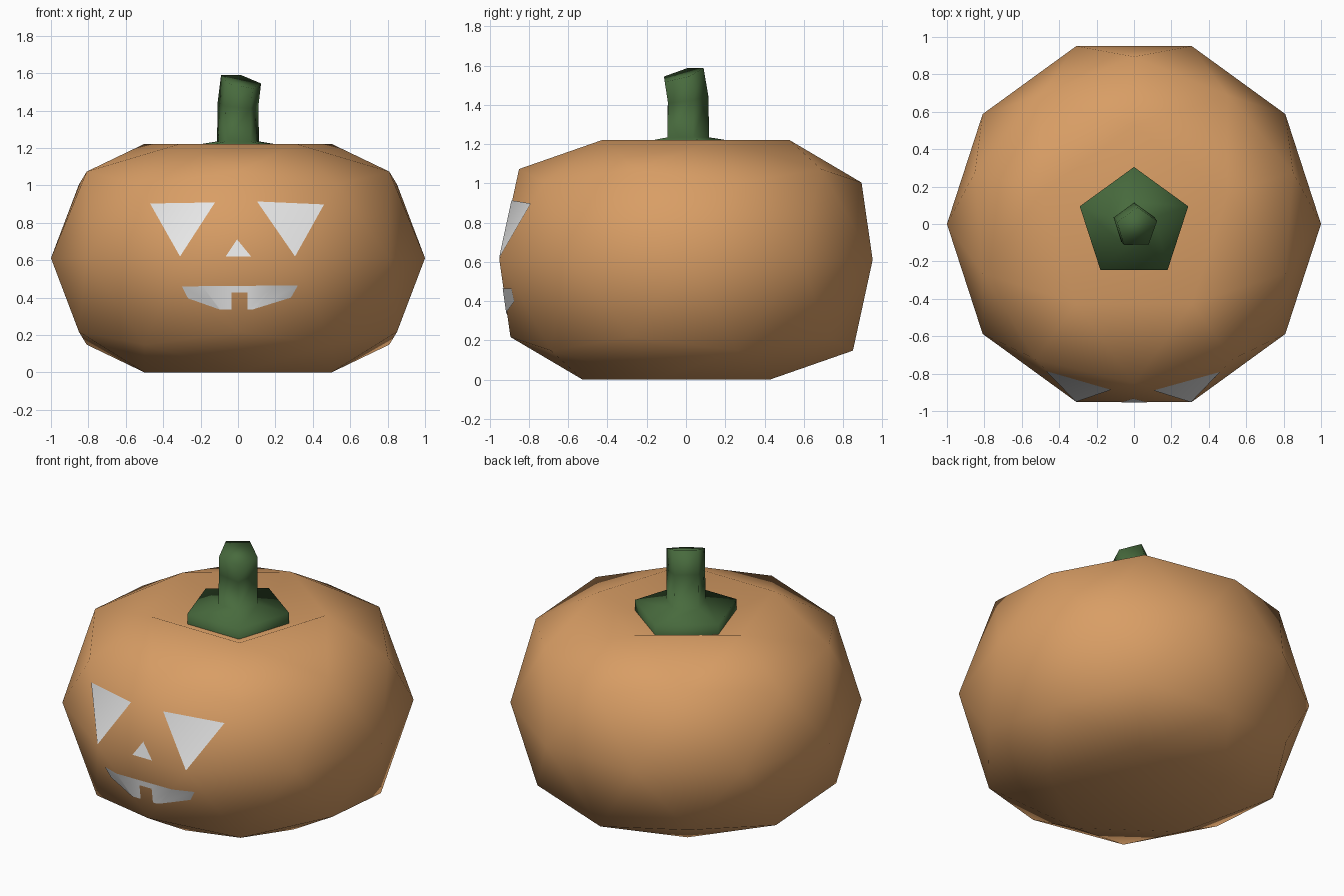
import bpy, bmesh, math
from mathutils import Vector, Matrix

if "Cube" in bpy.data.objects:
    bpy.data.objects.remove(bpy.data.objects["Cube"])


def material(name, rgb):
    m = bpy.data.materials.new(name)
    m.diffuse_color = (*rgb, 1)
    m.use_nodes = True
    m.node_tree.nodes["Principled BSDF"].inputs["Base Color"].default_value = m.diffuse_color
    return m


ORANGE = material("pumpkin_orange", (0.69, 0.34, 0.13))
GREEN = material("stem_green", (0.064, 0.145, 0.047))
PALE = material("face_pale_grey", (0.8, 0.8, 0.8))


def finish(bm, name, mat):
    for f in bm.faces:
        f.smooth = True
    me = bpy.data.meshes.new(name)
    bm.to_mesh(me)
    bm.free()
    me.materials.append(mat)
    ob = bpy.data.objects.new(name, me)
    bpy.context.collection.objects.link(ob)
    return ob


# Squashed icosphere: flat bottom, dimpled top
def body_mesh():
    bm = bmesh.new()
    bmesh.ops.create_icosphere(bm, subdivisions=2, radius=1,
                               matrix=Matrix.Rotation(math.pi / 2, 4, 'Z'))
    half = 0.611
    for v in bm.verts:
        if v.co.z > 0.95:
            v.co.z = 1.03
        else:
            v.co.z = half + max(-half, min(half, v.co.z * 0.88))
    bmesh.ops.recalc_face_normals(bm, faces=bm.faces[:])
    return bm


finish(body_mesh(), "pumpkin_body", ORANGE)


# Carved shapes: front skin clipped to a convex outline given in (x, z)
def face_patch(name, outlines):
    out = bmesh.new()
    for pts in outlines:
        bm = body_mesh()
        bm.normal_update()
        back = [f for f in bm.faces if f.normal.y > -0.2]
        bmesh.ops.delete(bm, geom=back, context='FACES')
        cx = sum(p[0] for p in pts) / len(pts)
        cz = sum(p[1] for p in pts) / len(pts)
        for (x0, z0), (x1, z1) in zip(pts, pts[1:] + pts[:1]):
            n = Vector((z1 - z0, 0, x0 - x1))
            if n.dot(Vector((cx - x0, 0, cz - z0))) > 0:
                n = -n
            bmesh.ops.bisect_plane(bm, geom=bm.verts[:] + bm.edges[:] + bm.faces[:],
                                   plane_co=(x0, 0, z0), plane_no=n, clear_outer=True)
        for v in bm.verts:
            v.co.y -= 0.004
        tmp = bpy.data.meshes.new("tmp")
        bm.to_mesh(tmp)
        bm.free()
        out.from_mesh(tmp)
        bpy.data.meshes.remove(tmp)
    return finish(out, name, PALE)


face_patch("left_eye", [[(-0.47, 0.903), (-0.123, 0.909), (-0.31, 0.62)]])
face_patch("right_eye", [[(0.102, 0.914), (0.46, 0.898), (0.305, 0.62)]])
face_patch("nose", [[(-0.005, 0.711), (-0.066, 0.62), (0.07, 0.62)]])
face_patch("mouth", [
    [(-0.30, 0.46), (-0.267, 0.396), (-0.10, 0.337), (-0.035, 0.337), (-0.035, 0.462)],
    [(-0.035, 0.462), (-0.035, 0.428), (0.05, 0.428), (0.05, 0.463)],
    [(0.05, 0.463), (0.05, 0.337), (0.08, 0.337), (0.283, 0.40), (0.32, 0.465)],
])

# Five-sided stem with a wide foot, leaning to the front right
LEAN = Vector((math.cos(math.radians(-54)), math.sin(math.radians(-54)), 0))
RINGS = [  # radius, height, tilt in degrees, shift along the lean
    (0.305, 1.05, 0, 0), (0.305, 1.205, 0, 0), (0.118, 1.235, 0, 0),
    (0.115, 1.43, 10, 0.0), (0.115, 1.557, 20, 0.026)]
bm = bmesh.new()
loops = []
for r, z, tilt, shift in RINGS:
    t = math.radians(tilt)
    loop = []
    for i in range(5):
        a = math.radians(90 + 72 * i)
        p = Vector((r * math.cos(a), r * math.sin(a), 0))
        c = p.dot(LEAN)
        p += LEAN * (shift - c * (1 - math.cos(t)))
        p.z = z - c * math.sin(t)
        loop.append(bm.verts.new(p))
    loops.append(loop)
for lo, hi in zip(loops, loops[1:]):
    for i in range(5):
        j = (i + 1) % 5
        bm.faces.new((lo[i], lo[j], hi[j], hi[i]))
bm.faces.new(loops[-1])
bm.faces.new(loops[0][::-1])
finish(bm, "stem", GREEN)
